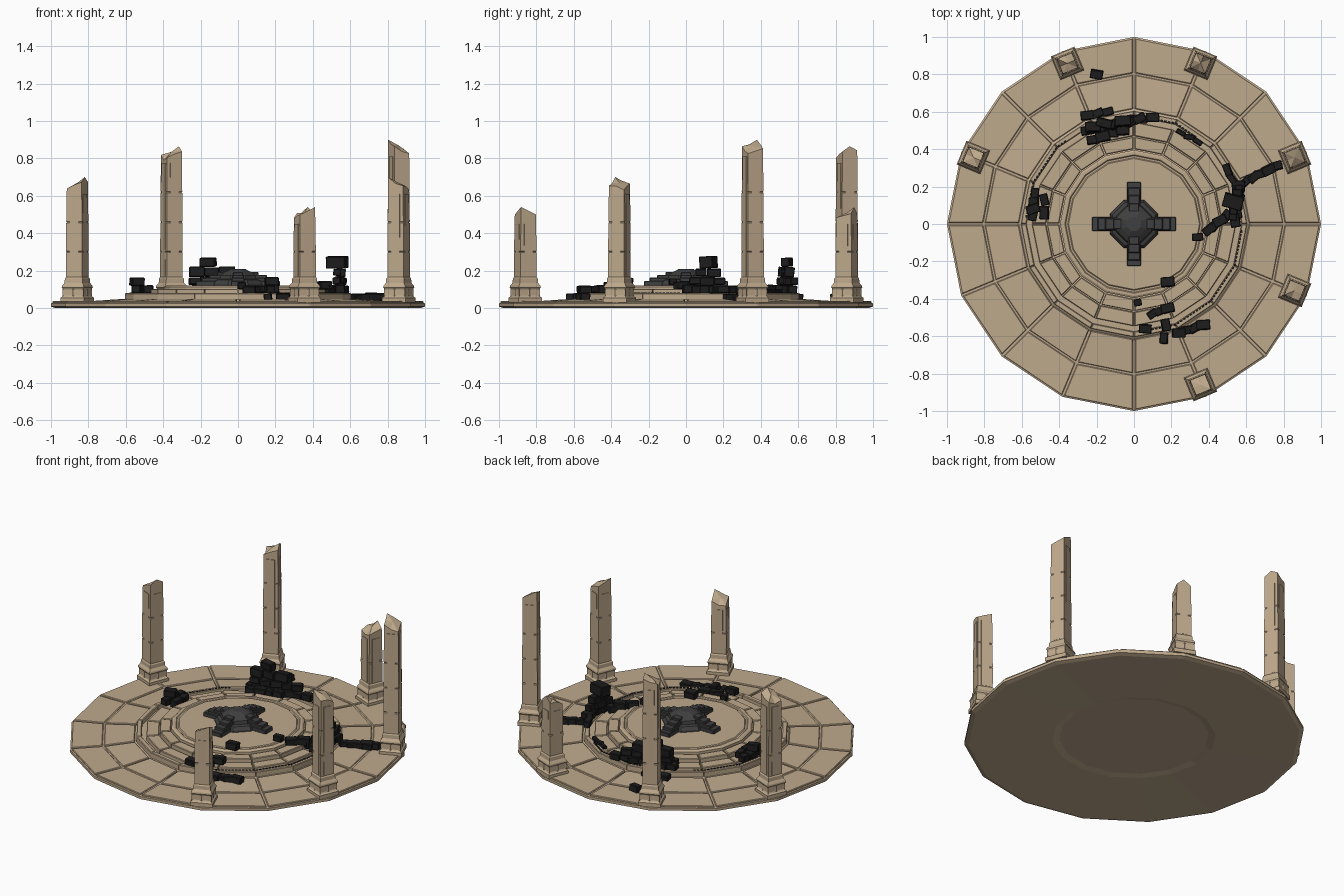
import bpy, bmesh, math, random
from mathutils import Matrix, Vector

SIDES = 16
random.seed(4)
cube = bpy.data.objects.get("Cube")
if cube:
    bpy.data.objects.remove(cube)


def material(name, rgb):
    m = bpy.data.materials.new(name)
    m.use_nodes = True
    color = (*rgb, 1)
    m.diffuse_color = color
    bsdf = m.node_tree.nodes["Principled BSDF"]
    bsdf.inputs["Base Color"].default_value = color
    bsdf.inputs["Roughness"].default_value = 0.9
    return m


stone = material("sandstone", (0.52, 0.40, 0.265))
black = material("black rubble", (0.012, 0.012, 0.012))
iron = material("dark grey stone", (0.05, 0.05, 0.052))


def finish(name, bm, mat):
    bmesh.ops.recalc_face_normals(bm, faces=bm.faces)
    mesh = bpy.data.meshes.new(name)
    bm.to_mesh(mesh)
    bm.free()
    mesh.materials.append(mat)
    obj = bpy.data.objects.new(name, mesh)
    bpy.context.collection.objects.link(obj)
    return obj


def polar(r, a, z):
    return Vector((r * math.cos(a), r * math.sin(a), z))


def loft(bm, rings):
    """Skin equal-length rings of points and cap both ends."""
    loops = [[bm.verts.new(p) for p in ring] for ring in rings]
    n = len(loops[0])
    for lo, hi in zip(loops, loops[1:]):
        for i in range(n):
            j = (i + 1) % n
            bm.faces.new((lo[i], lo[j], hi[j], hi[i]))
    bm.faces.new(loops[0][::-1])
    return loops[-1], bm.faces.new(loops[-1])


def turned(name, profile, mat, sides=SIDES, turn=0):
    bm = bmesh.new()
    loft(bm, [[polar(r, math.tau * i / sides + turn, z) for i in range(sides)]
              for r, z in profile])
    return finish(name, bm, mat)


def slab_ring(name, r0, r1, z0, z1, gap=0.006, bevel=0.004, slope=0):
    """Ring of separate wedge slabs with chamfered tops."""
    bm = bmesh.new()
    step = math.tau / SIDES
    for i in range(SIDES):
        def wedge(z, b, dz=0):
            g = gap + b
            return [polar(r, i * step + s * step + d * g / r, z + e)
                    for r, s, d, e in ((r0 + b, 0, 1, dz), (r1 - b, 0, 1, 0),
                                       (r1 - b, 1, -1, 0), (r0 + b, 1, -1, dz))]
        loft(bm, [wedge(z0, 0), wedge(z1 - bevel, 0, slope), wedge(z1, bevel, slope)])
    return finish(name, bm, stone)


def box(bm, centre, size, turn=0, tilt=0, chamfer=0.0):
    rot = Matrix.Rotation(turn, 4, 'Z') @ Matrix.Rotation(tilt, 4, 'X')
    mat = Matrix.Translation(centre) @ rot @ Matrix.Diagonal((*size, 1))
    new = bmesh.ops.create_cube(bm, size=1, matrix=mat)["verts"]
    if chamfer:
        edges = {e for v in new for e in v.link_edges}
        bmesh.ops.bevel(bm, geom=list(edges), offset=chamfer, segments=1,
                        affect='EDGES')


# Round platform with a shallow hollow underneath
turned("platform", [(0.44, 0.012), (0.48, 0.004), (0.975, 0), (1, 0.008),
                    (1, 0.025), (0.99, 0.03), (0.62, 0.034), (0.6, 0.05),
                    (0.4, 0.055)], stone)
slab_ring("outer_paving", 0.807, 0.992, 0.02, 0.037)
slab_ring("inner_paving", 0.615, 0.797, 0.02, 0.037, slope=0.012)

# Low curb and steps rising to the dais
slab_ring("curb", 0.575, 0.605, 0.03, 0.08, gap=0.001)
slab_ring("lower_step", 0.47, 0.545, 0.03, 0.08, gap=0.003)
slab_ring("upper_step", 0.40, 0.465, 0.04, 0.102, gap=0.003)
turned("dais", [(0.396, 0.05), (0.396, 0.113), (0.385, 0.12), (0.37, 0.12),
                (0.365, 0.115), (0.355, 0.115), (0.35, 0.12)], stone)


def ground(r):
    for edge, z in ((0.39, 0.12), (0.465, 0.1), (0.545, 0.08), (0.61, 0.078)):
        if r < edge:
            return z
    return 0.037


# Central cross: stepped arms around an octagonal dome
bm = bmesh.new()
for k in range(4):
    a = k * math.pi / 2
    for reach, width, top in ((0.225, 0.075, 0.145), (0.195, 0.068, 0.163),
                              (0.155, 0.062, 0.178), (0.11, 0.056, 0.192)):
        box(bm, polar(reach / 2, a, (top + 0.11) / 2),
            (reach, width, top - 0.11), a, chamfer=0.004)
finish("cross_arms", bm, iron)
turned("cross_dome", [(0.14, 0.11), (0.14, 0.13), (0.125, 0.15), (0.105, 0.155),
                      (0.1, 0.175), (0.07, 0.195), (0.04, 0.21)],
       iron, 8, math.pi / 8)


# Broken square pillars facing the centre
def square(half, z):
    pts = ((-1, -1), (0, -1), (1, -1), (1, 0), (1, 1), (0, 1), (-1, 1), (-1, 0))
    return [Vector((x * half, y * half, z)) for x, y in pts]


def pillar(name, angle, height, peak):
    bm = bmesh.new()
    profile = [(0.068, 0.03), (0.068, 0.055), (0.06, 0.062), (0.06, 0.105),
               (0.064, 0.11), (0.062, 0.12), (0.052, 0.135), (0.051, 0.158),
               (0.046, 0.165)]
    for z in (0.3, 0.46, 0.62):
        if z < height - 0.12:
            w = 0.048 - z * 0.006
            profile += [(w, z - 0.004), (w - 0.003, z), (w, z + 0.004)]
    rings = [square(h, z) for h, z in profile]
    top = square(0.043, height)
    for i, p in enumerate(top):
        away = min((i - peak) % 8, (peak - i) % 8)
        p.z -= away * 0.013 + (random.uniform(0.005, 0.025) if away else 0)
    rings.append(top)
    loop, cap = loft(bm, rings)
    tip = bmesh.ops.poke(bm, faces=[cap])["verts"][0]
    tip.co.z = height - 0.03
    # Recessed panels on the foot
    panels = [f for f in bm.faces if abs(f.calc_center_median().z - 0.0835) < 0.004]
    bmesh.ops.inset_individual(bm, faces=panels, thickness=0.009, depth=-0.003)
    obj = finish(name, bm, stone)
    obj.location = polar(0.93, angle, 0)
    obj.rotation_euler.z = angle
    # Narrow raised strip down each shaft face
    bm = bmesh.new()
    for k in range(4):
        a = k * math.pi / 2
        box(bm, polar(0.044, a, (height + 0.08) / 2),
            (0.006, 0.05, height - 0.26), a)
    strip = finish(name + "_strips", bm, stone)
    strip.location, strip.rotation_euler = obj.location, obj.rotation_euler


for k, height, peak in ((-3, 0.54, 4), (-1, 0.7, 0), (1, 0.9, 6),
                        (3, 0.54, 3), (5, 0.865, 1), (7, 0.7, 7)):
    pillar(f"pillar_{(k + 5) // 2}", math.radians(22.5 * k), height, peak)


# Black rubble: rows of tumbled blocks, optionally stacked
def row(bm, start, end, count, lift=0.0, size=(0.07, 0.048, 0.042)):
    a, b = Vector(start), Vector(end)
    heading = math.atan2(b.y - a.y, b.x - a.x)
    for i in range(count):
        p = a.lerp(b, i / max(count - 1, 1))
        z = ground(p.length) + size[2] / 2 + lift
        scale = random.uniform(0.85, 1.1)
        box(bm, (p.x, p.y, z), [s * scale for s in size],
            heading + random.uniform(-0.35, 0.35),
            random.uniform(-0.12, 0.12), 0.004)


bm = bmesh.new()
row(bm, (-0.25, 0.58), (-0.14, 0.6), 3)
row(bm, (-0.25, 0.5), (0.1, 0.57), 7)
row(bm, (-0.23, 0.51), (0.03, 0.565), 5, 0.045)
row(bm, (-0.22, 0.52), (-0.06, 0.55), 3, 0.09, (0.08, 0.05, 0.05))
row(bm, (-0.16, 0.54), (-0.16, 0.54), 1, 0.14, (0.1, 0.055, 0.055))
row(bm, (-0.22, 0.45), (-0.06, 0.5), 4)
row(bm, (-0.2, 0.8), (-0.2, 0.8), 1)
row(bm, (0.25, 0.49), (0.34, 0.44), 3, 0, (0.06, 0.03, 0.025))
finish("rubble_back", bm, black)

bm = bmesh.new()
row(bm, (0.76, 0.31), (0.6, 0.23), 5)
row(bm, (0.5, 0.29), (0.56, 0.16), 4, 0, (0.06, 0.035, 0.04))
row(bm, (0.57, 0.2), (0.54, 0.02), 5)
row(bm, (0.56, 0.18), (0.53, 0.05), 3, 0.045)
row(bm, (0.55, 0.15), (0.53, 0.08), 2, 0.09)
row(bm, (0.53, 0.12), (0.53, 0.12), 1, 0.135, (0.1, 0.07, 0.06))
row(bm, (0.49, 0.04), (0.4, -0.03), 4)
row(bm, (0.34, -0.07), (0.34, -0.07), 1)
finish("rubble_left", bm, black)

bm = bmesh.new()
row(bm, (0.18, -0.31), (0.18, -0.31), 1)
row(bm, (0.02, -0.42), (0.02, -0.42), 1, 0, (0.045, 0.04, 0.04))
row(bm, (0.1, -0.48), (0.18, -0.45), 3)
row(bm, (0.17, -0.54), (0.16, -0.61), 2)
row(bm, (0.06, -0.56), (0.06, -0.56), 1)
row(bm, (0.24, -0.58), (0.37, -0.54), 4)
finish("rubble_front", bm, black)

bm = bmesh.new()
row(bm, (-0.54, 0.05), (-0.53, 0.16), 3)
row(bm, (-0.48, 0.06), (-0.48, 0.13), 2)
row(bm, (-0.54, 0.08), (-0.54, 0.08), 1, 0.042)
finish("rubble_right", bm, black)

# Broken black line set into the curb
bm = bmesh.new()
for first, last in ((5, 35), (55, 100), (130, 178), (280, 358)):
    for deg in range(first, last, 2):
        a = math.radians(deg)
        sector = math.tau / SIDES
        r = 0.583 * math.cos(sector / 2) / math.cos(a % sector - sector / 2)
        box(bm, polar(r, a, 0.079), (0.009, 0.014, 0.008), a)
finish("curb_inlay", bm, black)
